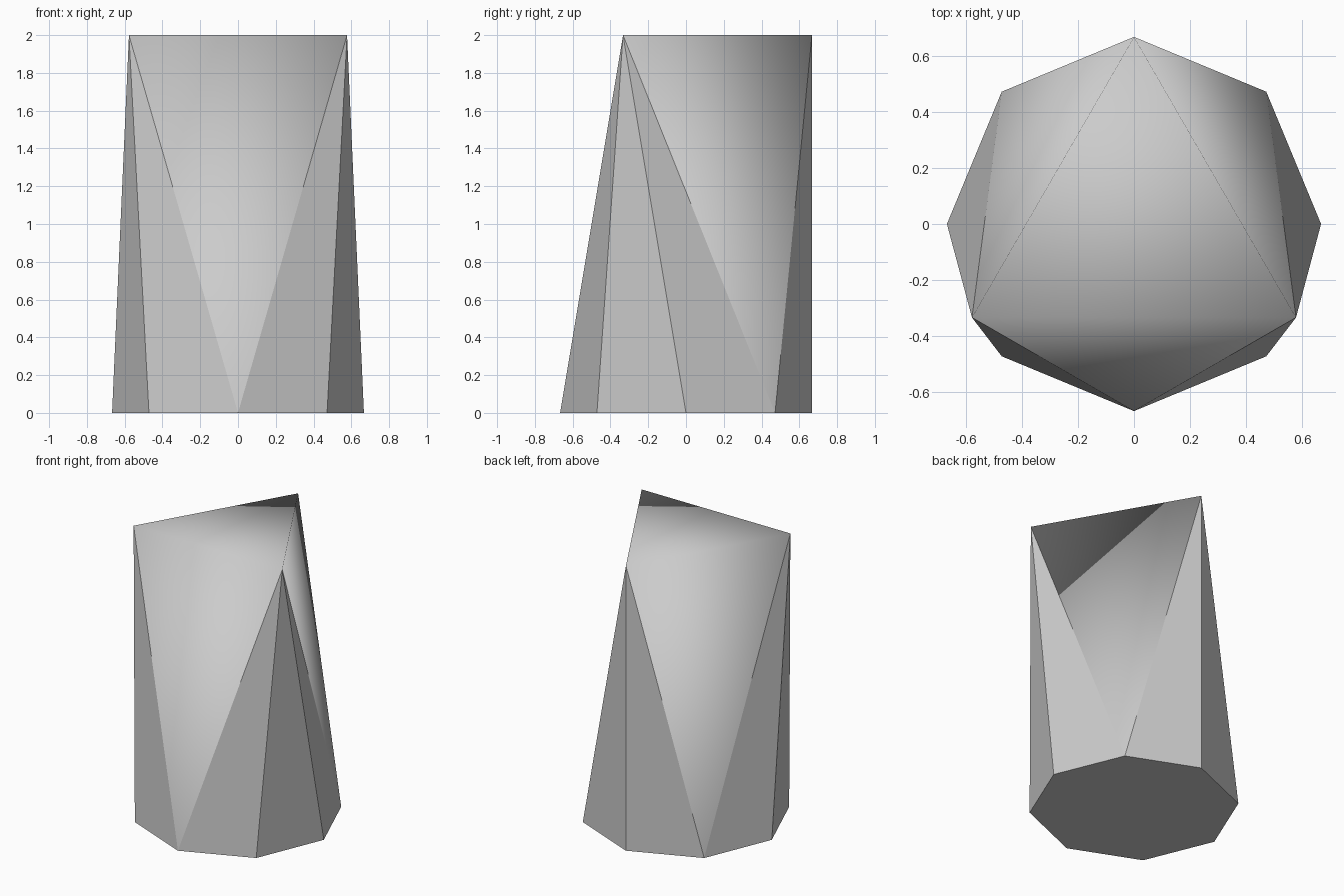
import bpy, bmesh
from math import sin, cos, tau

if "Cube" in bpy.data.objects:
    bpy.data.objects.remove(bpy.data.objects["Cube"])

R, H = 2 / 3, 2.0


def ring(bm, sides, z):
    """Regular polygon of points with one corner pointing to the back."""
    for i in range(sides):
        a = tau * i / sides
        bm.verts.new((R * sin(a), R * cos(a), z))


# Octagonal base blended into a triangular top
bm = bmesh.new()
ring(bm, 8, 0)
ring(bm, 3, H)
bmesh.ops.convex_hull(bm, input=bm.verts[:])
bmesh.ops.dissolve_limit(bm, angle_limit=0.01, verts=bm.verts[:], edges=bm.edges[:])
bmesh.ops.recalc_face_normals(bm, faces=bm.faces[:])

# Top and the three wide sides shade smoothly together, narrow facets stay flat
for f in bm.faces:
    f.smooth = sum(v.co.z > H / 2 for v in f.verts) >= 2

mesh = bpy.data.meshes.new("tapered_column")
bm.to_mesh(mesh)
bm.free()
column = bpy.data.objects.new("tapered_column", mesh)
bpy.context.collection.objects.link(column)
